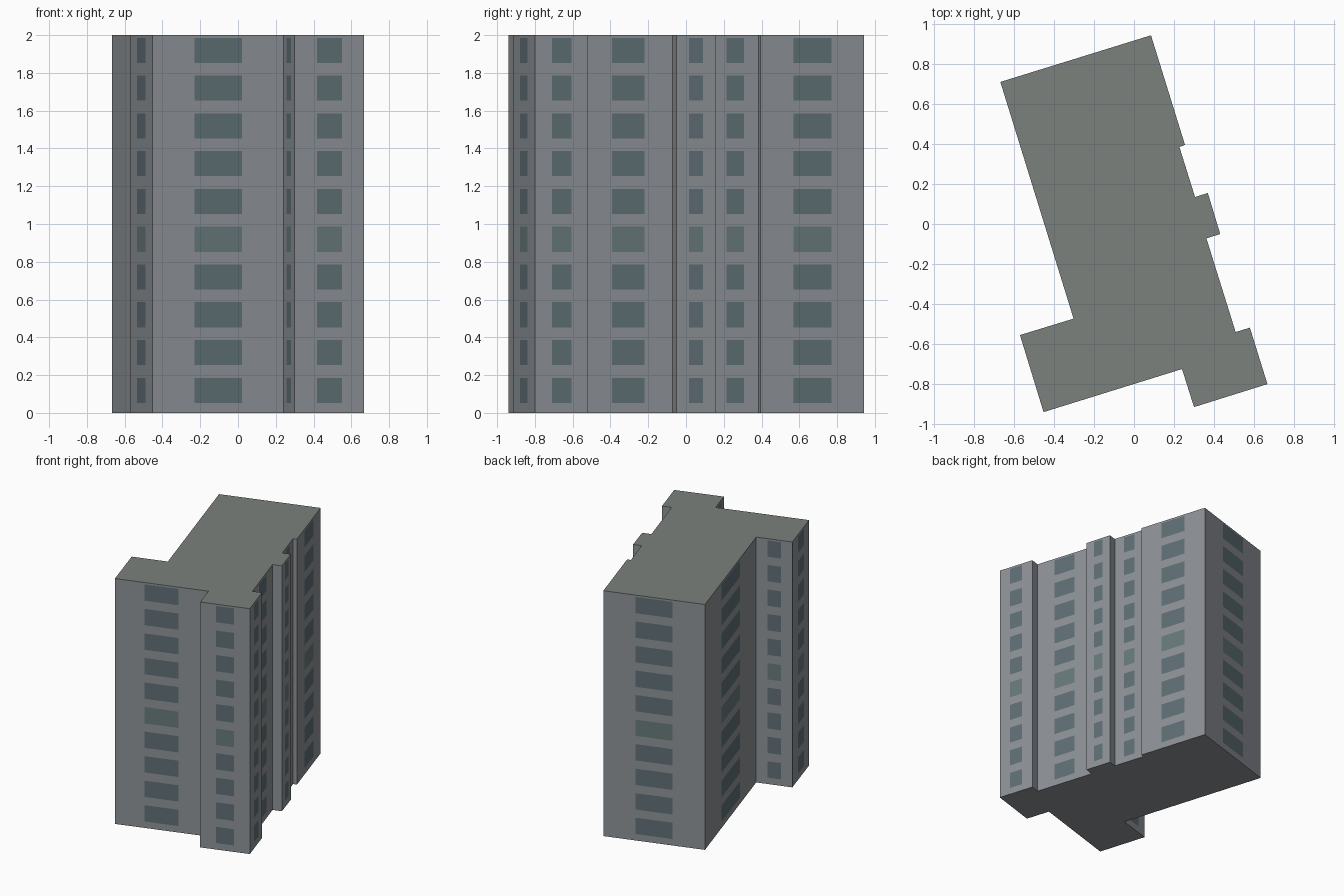
import bpy, bmesh
from mathutils import Vector

if "Cube" in bpy.data.objects:
    bpy.data.objects.remove(bpy.data.objects["Cube"])

HEIGHT, FLOORS = 2.0, 10
STOREY = HEIGHT / FLOORS

# Footprint, clockwise from the far back corner
PLAN = [Vector(p) for p in (
    (0.085, 0.943), (0.255, 0.395), (0.227, 0.385), (0.305, 0.135),
    (0.369, 0.155), (0.431, -0.05), (0.362, -0.072), (0.508, -0.54),
    (0.579, -0.518), (0.667, -0.80), (0.30, -0.915), (0.24, -0.725),
    (-0.452, -0.94), (-0.57, -0.555), (-0.302, -0.473), (-0.668, 0.71))]


def material(name, rgb):
    m = bpy.data.materials.new(name)
    m.diffuse_color = (*rgb, 1)
    m.use_nodes = True
    m.node_tree.nodes["Principled BSDF"].inputs["Base Color"].default_value = m.diffuse_color
    return m


def add_object(name, bm, mats):
    me = bpy.data.meshes.new(name)
    bm.to_mesh(me)
    bm.free()
    for m in mats:
        me.materials.append(m)
    ob = bpy.data.objects.new(name, me)
    bpy.context.collection.objects.link(ob)
    return ob


wall = material("wall_grey", (0.27, 0.29, 0.31))
roof = material("roof_grey", (0.20, 0.22, 0.20))
glass = material("window_glass", (0.115, 0.16, 0.18))
pale_glass = material("pale_window_glass", (0.135, 0.19, 0.195))

# Tower body: footprint extruded to full height, roof face coloured
bm = bmesh.new()
base = bm.faces.new([bm.verts.new((p.x, p.y, 0)) for p in PLAN])
top = bmesh.ops.extrude_face_region(bm, geom=[base], use_keep_orig=True)["geom"]
bmesh.ops.translate(bm, verts=[v for v in top if isinstance(v, bmesh.types.BMVert)],
                    vec=(0, 0, HEIGHT))
bmesh.ops.recalc_face_normals(bm, faces=bm.faces)
for f in bm.faces:
    if f.calc_center_median().z > HEIGHT - 0.001:
        f.material_index = 1
add_object("tower_body", bm, [wall, roof])

# Windows: one centred pane per storey on every wall long enough to hold it
bm = bmesh.new()
for a, b in zip(PLAN, PLAN[1:] + PLAN[:1]):
    d = b - a
    if d.length < 0.15:
        continue
    out = Vector((-d.y, d.x)).normalized() * 0.0015
    left, right = a + d * 0.318 + out, a + d * 0.682 + out
    for i in range(FLOORS):
        z0, z1 = i * STOREY + 0.053, i * STOREY + 0.186
        pane = bm.faces.new([bm.verts.new((p.x, p.y, z)) for p, z in
                             ((right, z0), (left, z0), (left, z1), (right, z1))])
        pane.material_index = int(i == 4)
add_object("window_panes", bm, [glass, pale_glass])
